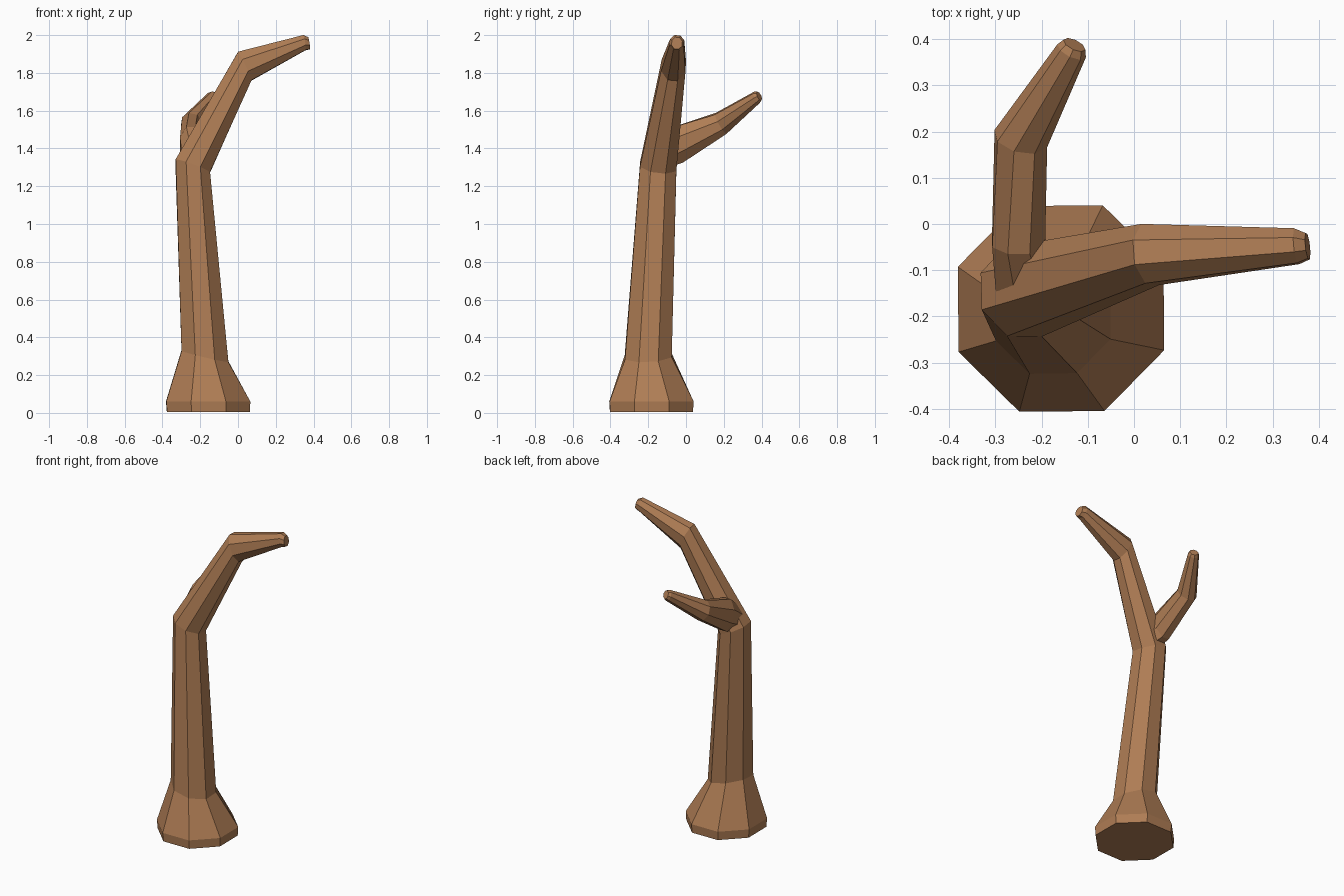
import bpy, bmesh, math
from mathutils import Vector

if "Cube" in bpy.data.objects:
    bpy.data.objects.remove(bpy.data.objects["Cube"])

SIDES = 8
bark = bpy.data.materials.new("bark")
bark.diffuse_color = (0.43, 0.205, 0.09, 1)
bark.use_nodes = True
bark.node_tree.nodes["Principled BSDF"].inputs["Base Color"].default_value = bark.diffuse_color


def limb(name, rings):
    """Loft octagonal rings: (centre, normal, radius across, radius along)."""
    bm = bmesh.new()
    loops = []
    for centre, normal, rx, ry in rings:
        turn = Vector((0, 0, 1)).rotation_difference(Vector(normal).normalized())
        loop = []
        for i in range(SIDES):
            a = math.radians(23) + i * math.tau / SIDES
            offset = turn @ Vector((rx * math.cos(a), ry * math.sin(a), 0))
            loop.append(bm.verts.new(Vector(centre) + offset))
        loops.append(loop)
    for low, high in zip(loops, loops[1:]):
        for i in range(SIDES):
            j = (i + 1) % SIDES
            bm.faces.new((low[i], low[j], high[j], high[i]))
    bm.faces.new(loops[0][::-1])
    bm.faces.new(loops[-1])
    bmesh.ops.recalc_face_normals(bm, faces=bm.faces)
    mesh = bpy.data.meshes.new(name)
    bm.to_mesh(mesh)
    bm.free()
    mesh.materials.append(bark)
    obj = bpy.data.objects.new(name, mesh)
    bpy.context.collection.objects.link(obj)
    return obj


# Trunk: flared foot, leaning stem, bent top and blunt tip
limb("trunk", [
    ((-0.157, -0.183, 0.005), (0, 0, 1), 0.237, 0.237),
    ((-0.158, -0.183, 0.06), (0, 0, 1), 0.241, 0.241),
    ((-0.175, -0.20, 0.30), (0.23, -0.05, 0.97), 0.138, 0.134),
    ((-0.24, -0.147, 1.305), (0.35, 0.12, 0.93), 0.105, 0.105),
    ((0.035, -0.066, 1.835), (0.9, 0.1, 0.42), 0.09, 0.07),
    ((0.352, -0.048, 1.96), (0.95, 0.1, 0.15), 0.043, 0.041),
    ((0.376, -0.048, 1.957), (0.95, 0.1, 0.15), 0.034, 0.03),
])

# Side branch: rooted in the trunk, reaching backwards
limb("side_branch", [
    ((-0.225, -0.14, 1.36), (0, 0.9, 0.4), 0.08, 0.08),
    ((-0.25, -0.04, 1.42), (0, 0.95, 0.25), 0.062, 0.105),
    ((-0.245, 0.185, 1.532), (0.2, 0.85, 0.48), 0.06, 0.065),
    ((-0.135, 0.375, 1.67), (0.4, 0.8, 0.4), 0.034, 0.034),
    ((-0.129, 0.388, 1.677), (0.4, 0.8, 0.4), 0.026, 0.026),
])
